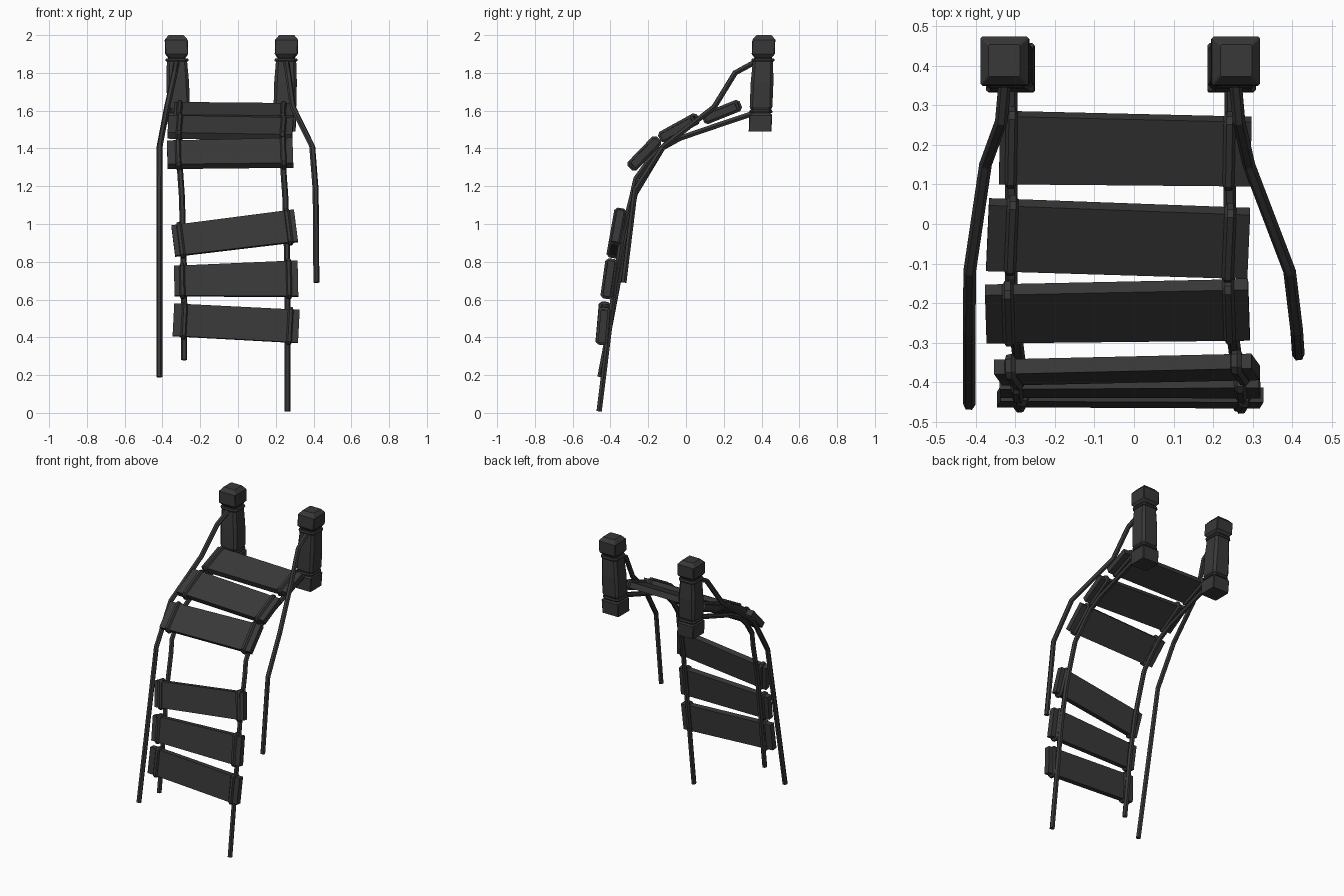
import bpy, bmesh
from math import radians
from mathutils import Matrix, Vector

if "Cube" in bpy.data.objects:
    bpy.data.objects.remove(bpy.data.objects["Cube"])

dark = bpy.data.materials.new("dark_wood")
dark.diffuse_color = (0.04, 0.04, 0.04, 1)
dark.use_nodes = True
dark.node_tree.nodes["Principled BSDF"].inputs["Base Color"].default_value = dark.diffuse_color


def mesh_object(name, bm):
    bmesh.ops.recalc_face_normals(bm, faces=bm.faces)
    me = bpy.data.meshes.new(name)
    bm.to_mesh(me)
    bm.free()
    me.materials.append(dark)
    ob = bpy.data.objects.new(name, me)
    bpy.context.collection.objects.link(ob)
    return ob


def rope(name, points, radius=0.016, cyclic=False):
    """Six-sided faceted tube along a polyline."""
    cu = bpy.data.curves.new(name, 'CURVE')
    cu.dimensions = '3D'
    cu.bevel_depth = radius
    cu.bevel_resolution = 1
    cu.use_fill_caps = True
    sp = cu.splines.new('POLY')
    sp.points.add(len(points) - 1)
    for p, co in zip(sp.points, points):
        p.co = (*co, 1)
    sp.use_cyclic_u = cyclic
    sp.use_smooth = False
    cu.materials.append(dark)
    ob = bpy.data.objects.new(name, cu)
    bpy.context.collection.objects.link(ob)
    bpy.ops.object.select_all(action='DESELECT')
    ob.select_set(True)
    bpy.context.view_layer.objects.active = ob
    bpy.ops.object.convert(target='MESH')


def chamfered_square(h, c):
    return [(h - c, -h), (h, c - h), (h, h - c), (h - c, h),
            (c - h, h), (-h, h - c), (-h, c - h), (c - h, -h)]


# leaning posts: (height, half width, corner chamfer)
POST = [(1.49, 0.060, 0.004), (1.575, 0.061, 0.004), (1.592, 0.048, 0.012),
        (1.62, 0.060, 0.014), (1.75, 0.060, 0.016), (1.855, 0.054, 0.014),
        (1.88, 0.046, 0.012), (1.90, 0.061, 0.004), (1.975, 0.061, 0.004),
        (2.00, 0.040, 0.003)]


def post(side, bottom, top):
    def centre(z):
        return Vector((*bottom, 1.49)).lerp(Vector((*top, 2.0)), (z - 1.49) / 0.51)

    bm = bmesh.new()
    rings = [[bm.verts.new(centre(z) + Vector((x, y, 0)))
              for x, y in chamfered_square(h, c)] for z, h, c in POST]
    for a, b in zip(rings, rings[1:]):
        for i in range(8):
            j = (i + 1) % 8
            bm.faces.new((a[i], a[j], b[j], b[i]))
    bm.faces.new(rings[0])
    bm.faces.new(rings[-1])
    mesh_object(side + "_post", bm)
    # rope tied in the two grooves
    for label, z in (("lower", 1.595), ("upper", 1.868)):
        c = centre(z)
        rope(f"{side}_{label}_post_tie",
             [c + Vector((x, y, 0)) for x, y in chamfered_square(0.053, 0.014)],
             0.010, True)


post("left", (-0.310, 0.392), (-0.328, 0.413))
post("right", (0.245, 0.392), (0.258, 0.413))

# foot ropes below the planks
SAG = [(0.37, 1.59), (0.19, 1.53), (-0.03, 1.455), (-0.13, 1.40), (-0.20, 1.33),
       (-0.265, 1.24), (-0.285, 1.15), (-0.335, 0.95), (-0.375, 0.70), (-0.402, 0.475)]
for side, x0, x1, x2, end in (("left", -0.31, -0.31, -0.285, (-0.427, 0.28)),
                              ("right", 0.245, 0.237, 0.263, (-0.46, 0.008))):
    pts = []
    for i, (y, z) in enumerate(SAG + [end]):
        x = x0 + (x1 - x0) * i / 4 if i < 4 else x1 + (x2 - x1) * min(1, (i - 4) / 4)
        pts.append((x, y, z))
    rope(side + "_foot_rope", pts)

# hand ropes
rope("left_hand_rope", [(-0.325, 0.37, 1.86), (-0.335, 0.26, 1.80), (-0.375, 0.15, 1.62),
                        (-0.415, -0.12, 1.41), (-0.416, -0.27, 1.16), (-0.416, -0.455, 0.19)])
rope("right_hand_rope", [(0.255, 0.37, 1.86), (0.265, 0.26, 1.80), (0.29, 0.15, 1.62),
                         (0.393, -0.12, 1.41), (0.411, -0.27, 1.18), (0.415, -0.33, 0.69)])

# planks: centre, length, left depth, right depth, pitch, skew, strap x positions
PLANKS = [((-0.022, 0.188, 1.592), 0.635, 0.185, 0.175, 22, -1.0, (-0.31, 0.24)),
          ((-0.040, -0.038, 1.508), 0.660, 0.190, 0.185, 29, -2.2, (-0.31, 0.24)),
          ((-0.042, -0.222, 1.372), 0.665, 0.175, 0.185, 46, 1.3, (-0.317, 0.24)),
          ((-0.018, -0.368, 0.950), 0.655, 0.165, 0.172, 80, 7.2, (-0.305, 0.27)),
          ((-0.010, -0.409, 0.704), 0.655, 0.160, 0.190, 82, 1.2, (-0.295, 0.27)),
          ((-0.010, -0.438, 0.475), 0.665, 0.172, 0.175, 85, -3.0, (-0.285, 0.275))]
T = 0.019  # half thickness

for n, (c, length, dl, dr, pitch, skew, straps) in enumerate(PLANKS, 1):
    M = (Matrix.Translation(c) @ Matrix.Rotation(radians(pitch), 4, 'X')
         @ Matrix.Rotation(radians(skew), 4, 'Z'))
    bm = bmesh.new()
    bmesh.ops.create_cube(bm, size=1)
    for v in bm.verts:
        depth = dl if v.co.x < 0 else dr
        v.co = M @ Vector((v.co.x * length, v.co.y * depth, v.co.z * 2 * T))
    mesh_object(f"plank_{n}", bm)
    # rope loops lashing the plank
    for label, wx in zip(("left", "right"), straps):
        x = wx - c[0]
        h = (dl + (dr - dl) * (x / length + 0.5)) / 2 + 0.001
        t, k = T + 0.001, 0.008
        loop = [(h - k, -t), (h, k - t), (h, t - k), (h - k, t),
                (k - h, t), (-h, t - k), (-h, k - t), (k - h, -t)]
        rope(f"plank_{n}_{label}_lashing", [M @ Vector((x, y, z)) for y, z in loop],
             0.015, True)
